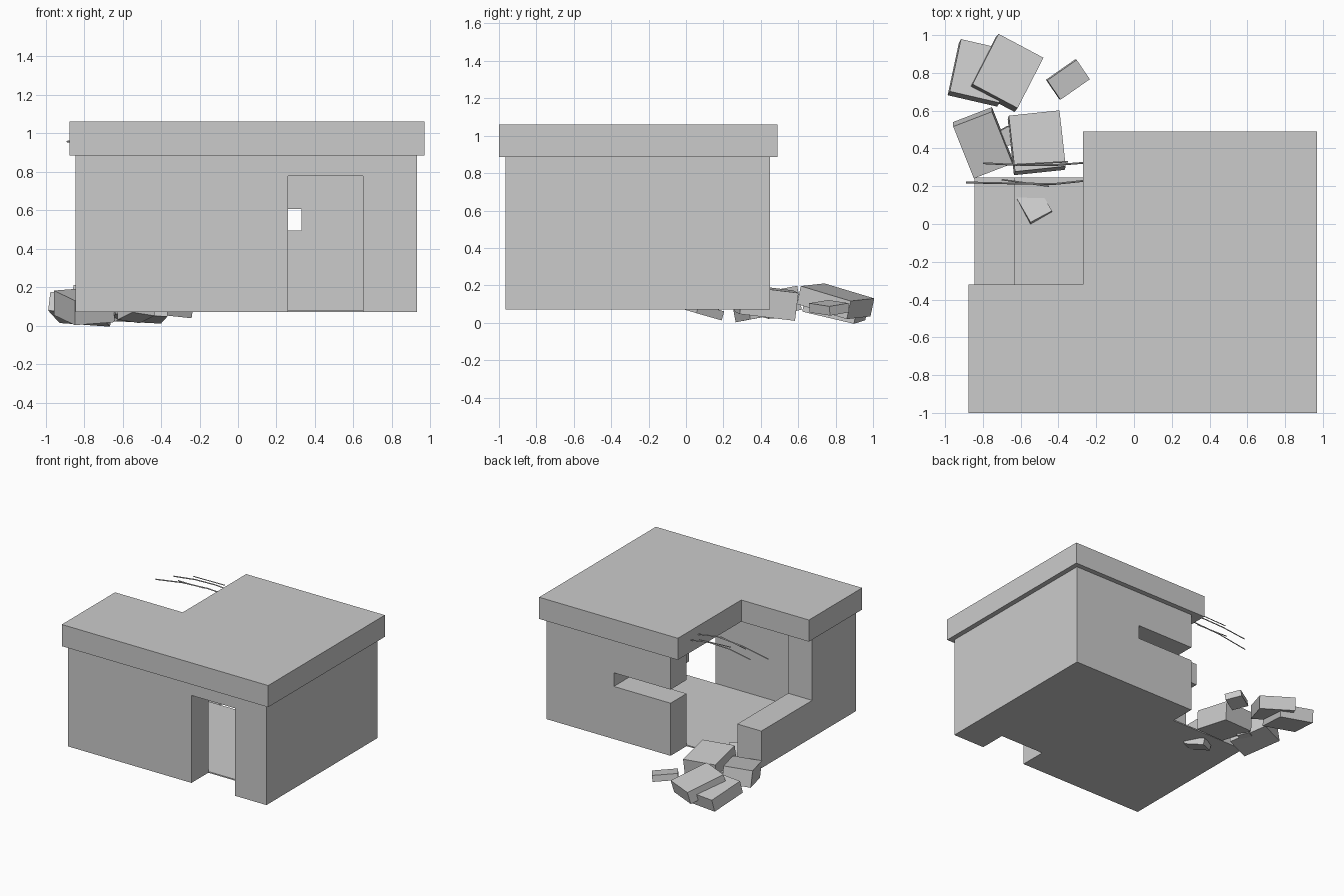
import bpy, bmesh, math
from mathutils import Matrix, Vector, Euler

if "Cube" in bpy.data.objects:
    bpy.data.objects.remove(bpy.data.objects["Cube"])

concrete = bpy.data.materials.new("concrete grey")
concrete.diffuse_color = (0.6, 0.6, 0.6, 1)
concrete.use_nodes = True
concrete.node_tree.nodes["Principled BSDF"].inputs["Base Color"].default_value = concrete.diffuse_color


def finish(name, bm):
    bmesh.ops.recalc_face_normals(bm, faces=bm.faces)
    me = bpy.data.meshes.new(name)
    bm.to_mesh(me)
    bm.free()
    me.materials.append(concrete)
    ob = bpy.data.objects.new(name, me)
    bpy.context.collection.objects.link(ob)
    return ob


def chunk(name, loc, size, rot=(0, 0, 0)):
    """Block from centre, size and tilt in degrees."""
    bm = bmesh.new()
    e = Euler([math.radians(a) for a in rot], 'XYZ')
    bmesh.ops.create_cube(bm, size=1, matrix=Matrix.LocRotScale(Vector(loc), e, Vector(size)))
    return finish(name, bm)


def box(name, *ranges):
    """Upright block from (min, max) ranges in x, y, z."""
    return chunk(name, [(a + b) / 2 for a, b in ranges], [b - a for a, b in ranges])


def cut(target, cutter):
    cutter.hide_render = True
    mod = target.modifiers.new("cut", 'BOOLEAN')
    mod.operation, mod.solver, mod.object = 'DIFFERENCE', 'EXACT', cutter
    bpy.context.view_layer.objects.active = target
    bpy.ops.object.modifier_apply(modifier=mod.name)
    bpy.data.objects.remove(cutter)


# Walls: room, doorway, firing slit and blown-out corner cut from one block
walls = box("walls", (-0.845, 0.93), (-0.965, 0.45), (0.07, 0.885))
cut(walls, box("room_cut", (-0.63, 0.715), (-0.75, 0.245), (0.08, 1.2)))
cut(walls, box("door_cut", (0.26, 0.65), (-1.2, -0.75), (-0.1, 0.777)))
cut(walls, box("slit_cut", (-0.5, 0.33), (0.2, 0.7), (0.495, 0.605)))
cut(walls, box("breach_cut", (-1.2, -0.177), (0.245, 0.7), (-0.1, 1.2)))
cut(walls, box("low_wall_cut", (-1.2, -0.6), (-0.405, 0.6), (0.37, 1.2)))

# L-shaped roof slab
bm = bmesh.new()
outline = [(-0.875, -1), (0.97, -1), (0.97, 0.49), (-0.27, 0.49), (-0.27, -0.32), (-0.875, -0.32)]
face = bm.faces.new([bm.verts.new((x, y, 0.885)) for x, y in outline])
top = bmesh.ops.extrude_face_region(bm, geom=[face], use_keep_orig=True)["geom"]
bmesh.ops.translate(bm, vec=(0, 0, 0.175), verts=[v for v in top if isinstance(v, bmesh.types.BMVert)])
finish("roof_slab", bm)

# Rubble: centre, size, tilt in degrees
rubble = [
    ((-0.675, 0.80, 0.115), (0.27, 0.31, 0.10), (-15, 3, -28)),
    ((-0.82, 0.80, 0.085), (0.27, 0.29, 0.10), (-13, 4, -13)),
    ((-0.35, 0.765, 0.08), (0.19, 0.125, 0.05), (8, 5, 35)),
    ((-0.80, 0.43, 0.10), (0.22, 0.30, 0.13), (10, -4, 21)),
    ((-0.515, 0.43, 0.11), (0.27, 0.30, 0.15), (-7, 3, 6)),
    ((-0.53, 0.10, 0.065), (0.13, 0.16, 0.05), (-14, 8, 28)),
    ((-0.68, 0.46, 0.06), (0.08, 0.09, 0.06), (5, 8, 30)),
]
for i, (loc, size, rot) in enumerate(rubble):
    chunk(f"rubble_{i + 1}", loc, size, rot)


def rod(name, pts, r=0.005):
    """Bent reinforcing bar with a four-sided section."""
    cu = bpy.data.curves.new(name, 'CURVE')
    cu.dimensions, cu.bevel_depth, cu.bevel_resolution = '3D', r, 0
    cu.use_fill_caps = True
    sp = cu.splines.new('POLY')
    sp.points.add(len(pts) - 1)
    for p, co in zip(sp.points, pts):
        p.co = (*co, 1)
    cu.materials.append(concrete)
    bpy.context.collection.objects.link(bpy.data.objects.new(name, cu))


# Exposed bars drooping from the broken roof edge
rod("roof_bar_1", [(-0.25, 0.23, 0.99), (-0.42, 0.212, 1.01), (-0.65, 0.215, 0.995), (-0.89, 0.22, 0.955)])
rod("roof_bar_2", [(-0.25, 0.325, 0.98), (-0.42, 0.312, 1.0), (-0.6, 0.312, 0.995), (-0.80, 0.322, 0.965)])
rod("roof_bar_3", [(-0.35, 0.33, 1.01), (-0.62, 0.315, 1.015)], 0.004)
rod("roof_bar_4", [(-0.45, 0.20, 1.01), (-0.70, 0.235, 0.99)], 0.004)
